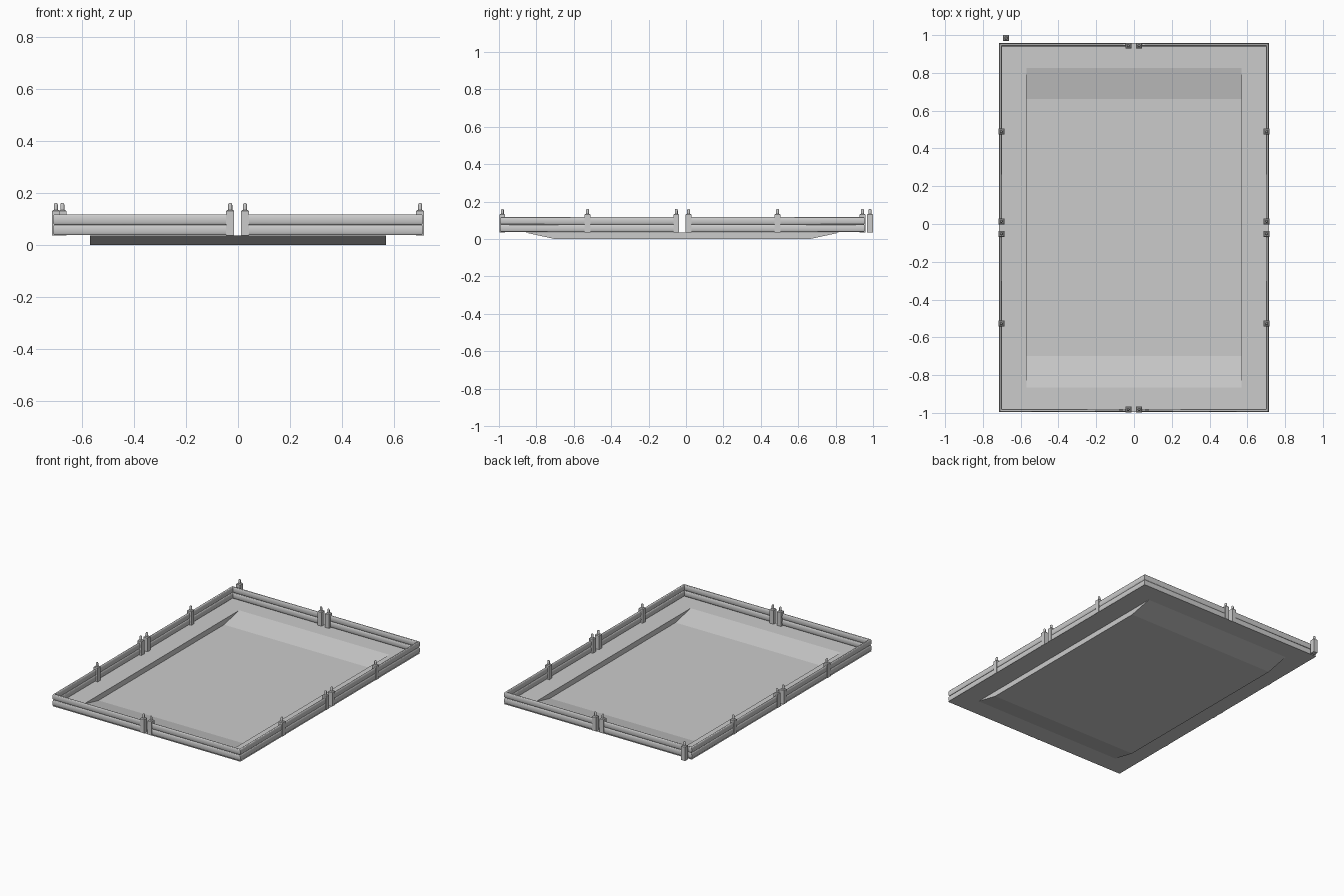
import bpy, bmesh, math
from mathutils import Matrix

if "Cube" in bpy.data.objects:
    bpy.data.objects.remove(bpy.data.objects["Cube"])

YC = -0.019            # the tray is off centre because of the spare post behind it
HX, HY = 0.715, 0.977  # half sizes of the tray
Z0 = 0.036             # rim height


def add(name, bm, smooth=False):
    bmesh.ops.recalc_face_normals(bm, faces=bm.faces[:])
    me = bpy.data.meshes.new(name)
    bm.to_mesh(me)
    bm.free()
    ob = bpy.data.objects.new(name, me)
    bpy.context.collection.objects.link(ob)
    if smooth:
        bpy.ops.object.select_all(action='DESELECT')
        ob.select_set(True)
        bpy.context.view_layer.objects.active = ob
        bpy.ops.object.shade_smooth_by_angle(angle=math.radians(40))
    return ob


# Tray: flat rim with a sunken floor, ramped at both ends and upright at the sides
bm = bmesh.new()
PX, YR, YF = 0.57, 0.846, 0.681


def face(*pts):
    bm.faces.new([bm.verts.new((x, y + YC, z)) for x, y, z in pts])


for s in (-1, 1):
    face((s * PX, -HY, Z0), (s * HX, -HY, Z0), (s * HX, HY, Z0), (s * PX, HY, Z0))
    face((-PX, s * YR, Z0), (PX, s * YR, Z0), (PX, s * HY, Z0), (-PX, s * HY, Z0))
    face((-PX, s * YR, Z0), (PX, s * YR, Z0), (PX, s * YF, 0), (-PX, s * YF, 0))
    face((s * PX, -YR, Z0), (s * PX, YR, Z0), (s * PX, YF, 0), (s * PX, -YF, 0))
face((-PX, -YF, 0), (PX, -YF, 0), (PX, YF, 0), (-PX, YF, 0))
bmesh.ops.remove_doubles(bm, verts=bm.verts[:], dist=1e-5)
add("tray", bm)

# Rail cross-section: two stacked rounded ribs with a groove between them
N = 10
half = []
for zc in (0.0575, 0.0975):
    for i in range(N + 1):
        a = -math.pi / 2 + math.pi * i / N
        half.append((0.0015 + 0.0065 * math.cos(a), zc + 0.02 * math.sin(a)))
half.pop(N)  # shared groove point
profile = half + [(-d, z) for d, z in reversed(half)]

# Four mitred corner rails with a gap in the middle of every side
for sx, nx in ((-1, "left"), (1, "right")):
    for sy, ny in ((-1, "front"), (1, "back")):
        bm = bmesh.new()
        rings = [[], [], []]
        for d, z in profile:
            x, y = HX - 0.009 + d, HY - 0.009 + d
            for ring, p in zip(rings, ((0.03, y), (x, y), (x, 0.034))):
                ring.append(bm.verts.new((sx * p[0], sy * p[1] + YC, z)))
        for a, b in zip(rings, rings[1:]):
            for i in range(len(a)):
                j = (i + 1) % len(a)
                bm.faces.new((a[i], a[j], b[j], b[i]))
        bm.faces.new(rings[0])
        bm.faces.new(rings[2])
        add(f"rail_{ny}_{nx}", bm, True)

# Post: square body with bevelled top and a rounded peg
bm = bmesh.new()
bmesh.ops.create_cube(bm, size=1, matrix=Matrix.Translation((0, 0, 0.0855))
                      @ Matrix.Diagonal((0.031, 0.031, 0.099, 1)))
top = [e for e in bm.edges if all(v.co.z > 0.1 for v in e.verts)]
bmesh.ops.bevel(bm, geom=top, offset=0.005, segments=1, affect='EDGES')
pts = [(0.008, 0.133), (0.008, 0.153), (0.0068, 0.158), (0.004, 0.161)]
prev = None
for r, z in pts:
    ring = [bm.verts.new((r * math.cos(k * math.pi / 6), r * math.sin(k * math.pi / 6), z))
            for k in range(12)]
    if prev:
        for k in range(12):
            bm.faces.new((prev[k], prev[(k + 1) % 12], ring[(k + 1) % 12], ring[k]))
    prev = ring
bm.faces.new(prev)
post = add("spare_post", bm, True)
post.location = (-0.677, 0.984, 0)

# Posts beside the rail gaps and halfway along the long rails
spots = []
for s in (-1, 1):
    spots += [(s * 0.702, y + YC) for y in (-0.508, -0.033, 0.033, 0.508)]
    spots += [(x, s * 0.963 + YC) for x in (-0.03, 0.027)]
for i, (x, y) in enumerate(spots):
    p = bpy.data.objects.new(f"post_{i + 1}", post.data)
    p.location = (x, y, 0)
    bpy.context.collection.objects.link(p)
